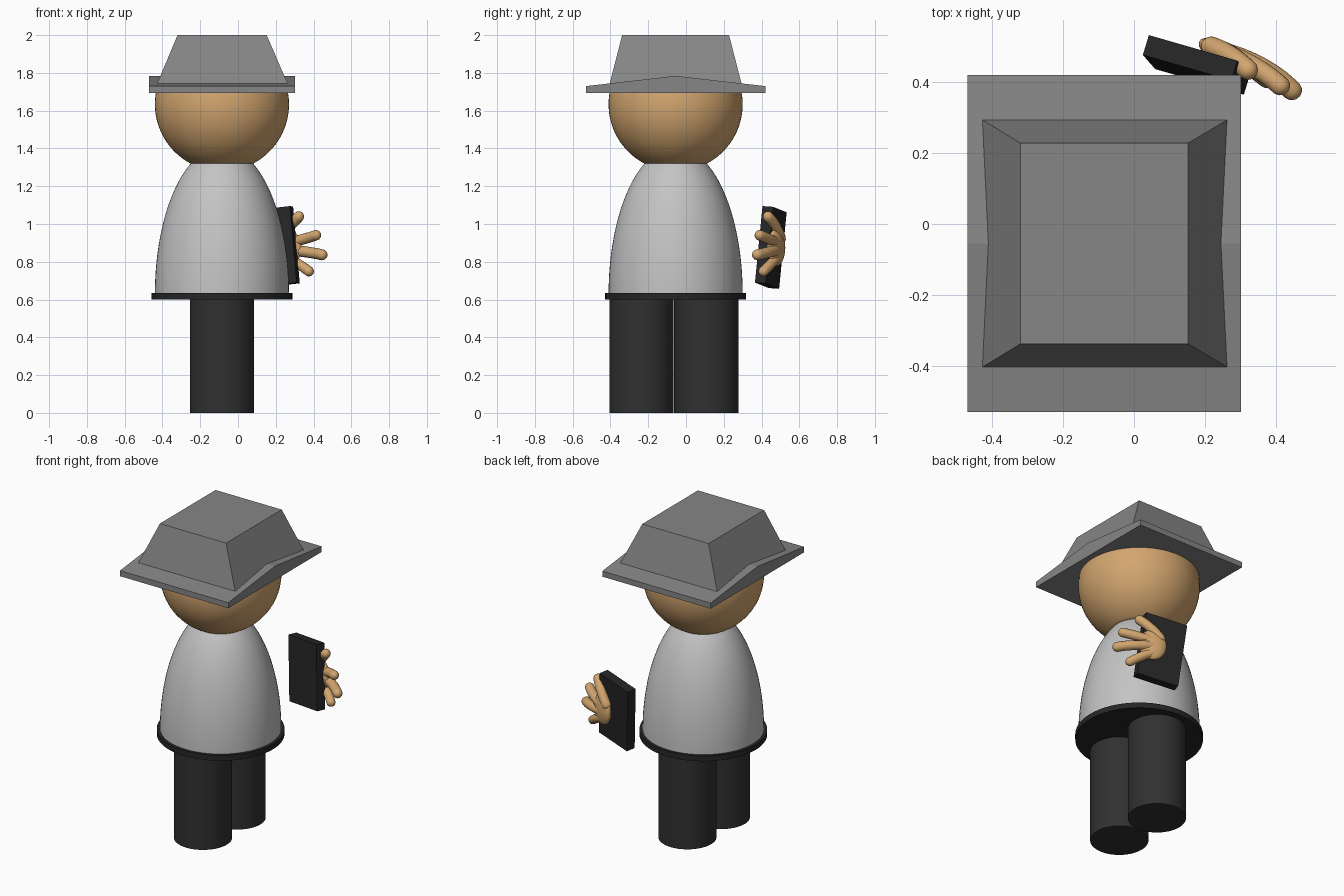
import bpy, bmesh, math
from mathutils import Vector, Matrix

if "Cube" in bpy.data.objects:
    bpy.data.objects.remove(bpy.data.objects["Cube"])

CX, CY = -0.085, -0.055   # body axis


def material(name, rgb):
    m = bpy.data.materials.new(name)
    m.diffuse_color = (*rgb, 1)
    m.use_nodes = True
    m.node_tree.nodes["Principled BSDF"].inputs["Base Color"].default_value = m.diffuse_color
    return m


SKIN = material("skin tan", (0.65, 0.38, 0.16))
SHIRT = material("light grey", (0.55, 0.55, 0.55))
HAT = material("mid grey", (0.24, 0.24, 0.24))
TROUSER = material("charcoal", (0.03, 0.03, 0.03))
BLACK = material("near black", (0.019, 0.019, 0.019))


def add(name, bm, mat, smooth=False):
    bmesh.ops.recalc_face_normals(bm, faces=bm.faces)
    me = bpy.data.meshes.new(name)
    bm.to_mesh(me)
    bm.free()
    ob = bpy.data.objects.new(name, me)
    bpy.context.collection.objects.link(ob)
    me.materials.append(mat)
    if smooth:
        bpy.ops.object.select_all(action='DESELECT')
        ob.select_set(True)
        bpy.context.view_layer.objects.active = ob
        bpy.ops.object.shade_smooth_by_angle(angle=math.radians(40))
    return ob


def lathe(name, profile, x, y, mat, steps=64):
    """Closed turned solid from (radius, z) points, starting and ending on the axis."""
    bm = bmesh.new()
    vs = [bm.verts.new((r, 0, z)) for r, z in profile]
    es = [bm.edges.new(p) for p in zip(vs, vs[1:])]
    bmesh.ops.spin(bm, geom=vs + es, cent=(0, 0, 0), axis=(0, 0, 1),
                   angle=math.tau, steps=steps, use_duplicate=False)
    bmesh.ops.remove_doubles(bm, verts=bm.verts, dist=1e-5)
    bmesh.ops.translate(bm, verts=bm.verts, vec=(x, y, 0))
    return add(name, bm, mat, True)


def prism(name, lower, upper, mat):
    """Solid between two matching loops."""
    bm = bmesh.new()
    a = [bm.verts.new(p) for p in lower]
    b = [bm.verts.new(p) for p in upper]
    n = len(a)
    bm.faces.new(a[::-1])
    bm.faces.new(b)
    for i in range(n):
        bm.faces.new((a[i], a[(i + 1) % n], b[(i + 1) % n], b[i]))
    return add(name, bm, mat)


def rect(x0, x1, y0, y1, z):
    return [(x0, y0, z), (x1, y0, z), (x1, y1, z), (x0, y1, z)]


# legs, one in front of the other
for name, y in (("front_leg", -0.235), ("back_leg", 0.107)):
    lathe(name, [(0, 0), (0.17, 0), (0.17, 0.61), (0, 0.61)], CX, y, TROUSER)

# belt disc
lathe("belt", [(0, 0.6), (0.373, 0.6), (0.373, 0.635), (0, 0.635)], CX, CY, BLACK)

# torso: truncated half ellipsoid
arc = [math.radians(62.3) * i / 20 for i in range(21)]
lathe("torso", [(0, 0.63)] + [(0.355 * math.cos(t), 0.63 + 0.78 * math.sin(t)) for t in arc]
      + [(0, 1.321)], CX, CY, SHIRT)

# head: sphere cut flat at the neck and under the brim
arc = [math.radians(-62 + 76 * i / 24) for i in range(25)]
ball = [(0.355 * math.cos(t), 1.634 + 0.355 * math.sin(t)) for t in arc]
lathe("head", [(0, ball[0][1])] + ball + [(0, ball[-1][1])], CX, CY, SKIN)

# hat brim: flat below, ridged along x on top
side = [(-0.53, 1.694), (0.42, 1.694), (0.42, 1.73), (CY, 1.784), (-0.53, 1.73)]
prism("hat_brim", [(-0.47, y, z) for y, z in side], [(0.302, y, z) for y, z in side], HAT)

# hat crown: tapered block
prism("hat_crown", rect(-0.438, 0.273, -0.41, 0.30, 1.72),
      rect(-0.32, 0.152, -0.338, 0.228, 2.0), HAT)

# tilted tablet held beside the body
corner = Vector((0.275, 0.405, 1.095))
W, T, H = Vector((-0.25, 0.072, -0.029)), Vector((0.017, 0.056, -0.004)), Vector((0.035, -0.04, -0.405))
top = [corner, corner + W, corner + W + T, corner + T]
prism("tablet", [p + H for p in top], top, BLACK)

# palm: flattened ellipsoid against the tablet
along = Vector((0.89, -0.45, 0))
normal = Vector((0.45, 0.89, 0))
rot = Matrix((along, normal, (0, 0, 1))).transposed().to_4x4()
bm = bmesh.new()
bmesh.ops.create_uvsphere(bm, u_segments=32, v_segments=20, radius=1)
bmesh.ops.transform(bm, verts=bm.verts, matrix=Matrix.Translation((0.26, 0.477, 0.875))
                    @ rot @ Matrix.Diagonal((0.085, 0.034, 0.098, 1)))
add("palm", bm, SKIN, True)


def finger(name, a, b, c, r):
    """Round-ended tube swept along a quadratic curve."""
    a, b, c = Vector(a), Vector(b), Vector(c)
    bm = bmesh.new()
    rings, n, k = [], 14, 20
    for i in range(k + 1):
        t = (1 - math.cos(math.pi * i / k)) / 2
        p = a * (1 - t) ** 2 + b * 2 * t * (1 - t) + c * t * t
        d = ((b - a) * (1 - t) + (c - b) * t).normalized()
        u = d.cross(normal).normalized()
        v = d.cross(u)
        e = min(1, min(t, 1 - t) * (c - a).length / r)
        q = max(0.02, math.sqrt(1 - (1 - e) ** 2)) * r
        rings.append([bm.verts.new(p + (u * math.cos(s) + v * math.sin(s)) * q)
                      for s in (math.tau * j / n for j in range(n))])
    for r0, r1 in zip(rings, rings[1:]):
        for j in range(n):
            bm.faces.new((r0[j], r0[(j + 1) % n], r1[(j + 1) % n], r1[j]))
    bm.faces.new(rings[0])
    bm.faces.new(rings[-1])
    add(name, bm, SKIN, True)


finger("thumb", (0.20, 0.505, 0.90), (0.27, 0.49, 0.99), (0.338, 0.418, 1.055), 0.029)
finger("upper_finger", (0.23, 0.49, 0.895), (0.35, 0.455, 0.915), (0.432, 0.372, 0.948), 0.028)
finger("middle_finger", (0.23, 0.49, 0.865), (0.38, 0.455, 0.855), (0.464, 0.357, 0.832), 0.029)
finger("lower_finger", (0.23, 0.49, 0.835), (0.33, 0.455, 0.79), (0.392, 0.395, 0.735), 0.027)
